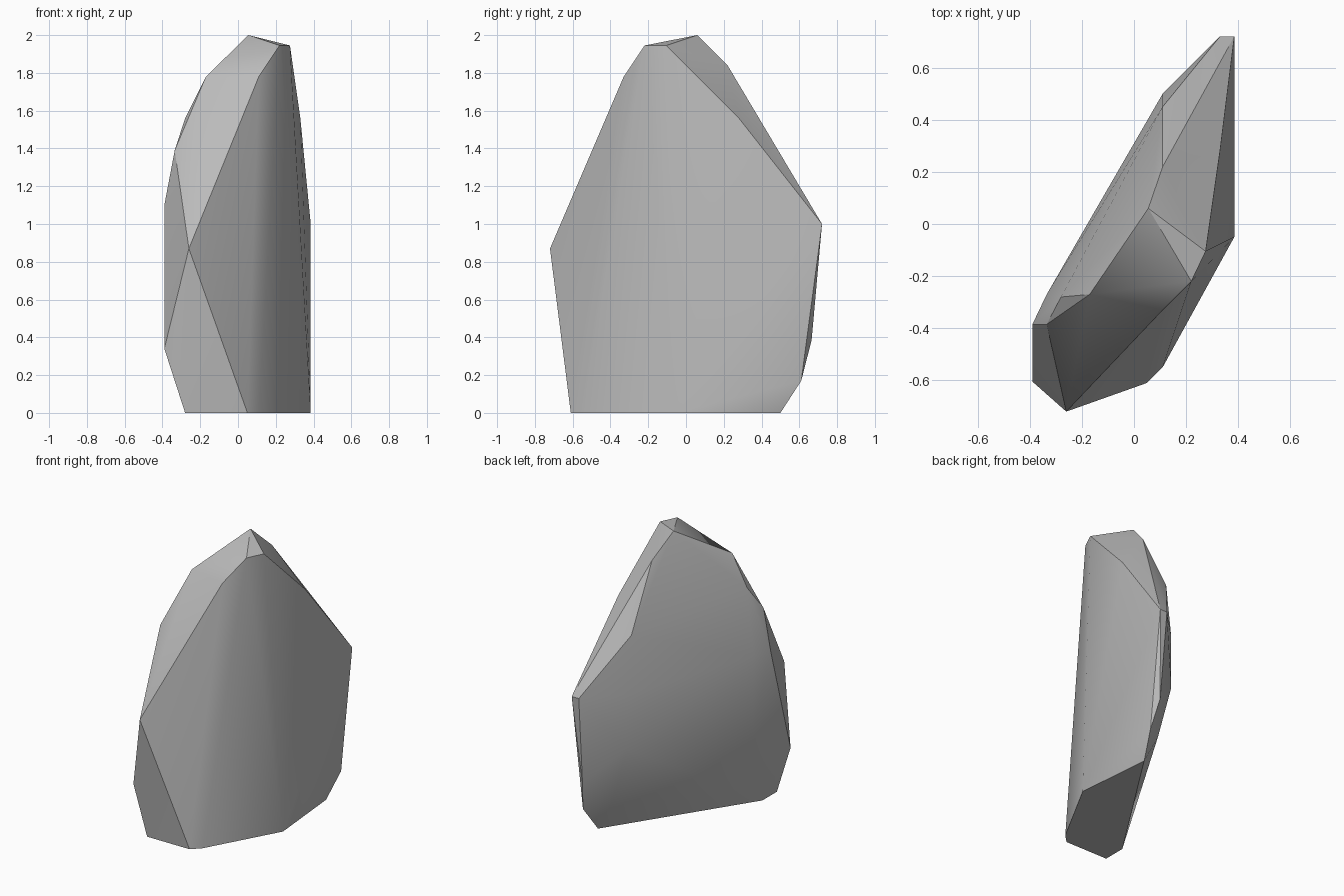
import bpy
import bmesh
import math

# Remove the default cube
default_cube = bpy.data.objects.get("Cube")
if default_cube:
    bpy.data.objects.remove(default_cube, do_unlink=True)


def make_material(name, colour):
    material = bpy.data.materials.new(name)
    material.use_nodes = True
    material.diffuse_color = colour
    shader = material.node_tree.nodes["Principled BSDF"]
    shader.inputs["Base Color"].default_value = colour
    shader.inputs["Roughness"].default_value = 0.9
    return material


def make_boulder(name, corners, material):
    """Wrap a tight skin around the corner points and shade its soft ridges."""
    bm = bmesh.new()
    for corner in corners:
        bm.verts.new(corner)
    bmesh.ops.convex_hull(bm, input=bm.verts[:])
    # Drop points that fell inside, then merge the flat triangles
    loose = [vert for vert in bm.verts if not vert.link_faces]
    bmesh.ops.delete(bm, geom=loose, context="VERTS")
    bmesh.ops.dissolve_limit(bm, angle_limit=math.radians(0.5),
                             verts=bm.verts[:], edges=bm.edges[:])
    bmesh.ops.recalc_face_normals(bm, faces=bm.faces[:])

    mesh = bpy.data.meshes.new(name)
    bm.to_mesh(mesh)
    bm.free()
    mesh.materials.append(material)
    boulder = bpy.data.objects.new(name, mesh)
    bpy.context.collection.objects.link(boulder)

    bpy.ops.object.select_all(action="DESELECT")
    boulder.select_set(True)
    bpy.context.view_layer.objects.active = boulder
    bpy.ops.object.shade_smooth_by_angle(angle=math.radians(30))
    return boulder


# Chipped peak
peak = [(.055, .06, 2), (.22, -.22, 1.945), (.275, -.105, 1.945),
        (.11, -.33, 1.78), (-.17, -.27, 1.78), (.11, .22, 1.84)]

# Narrow front end
front_end = [(-.28, -.28, 1.56), (-.335, -.385, 1.39), (-.39, -.385, 1.1),
             (-.26, -.72, .87), (-.39, -.605, .34)]

# Broad back side
back_side = [(.11, .45, 1.4), (.11, .5, 1), (.11, .5, .62), (.22, .5, .22),
             (-.335, -.27, 1.1), (-.335, -.27, .6)]

# Pointed back end
back_end = [(.33, .28, 1.56), (.385, .72, 1), (.33, .72, 1),
            (.34, .665, .385), (.375, .61, .17)]

# Flat base
base = [(x, y, 0) for x, y in [(-.28, -.61), (-.28, -.45), (.05, -.61),
                               (.11, -.55), (.385, -.05), (.335, .5)]]

stone = make_material("stone grey", (.5, .5, .5, 1))
make_boulder("boulder", peak + front_end + back_side + back_end + base, stone)
